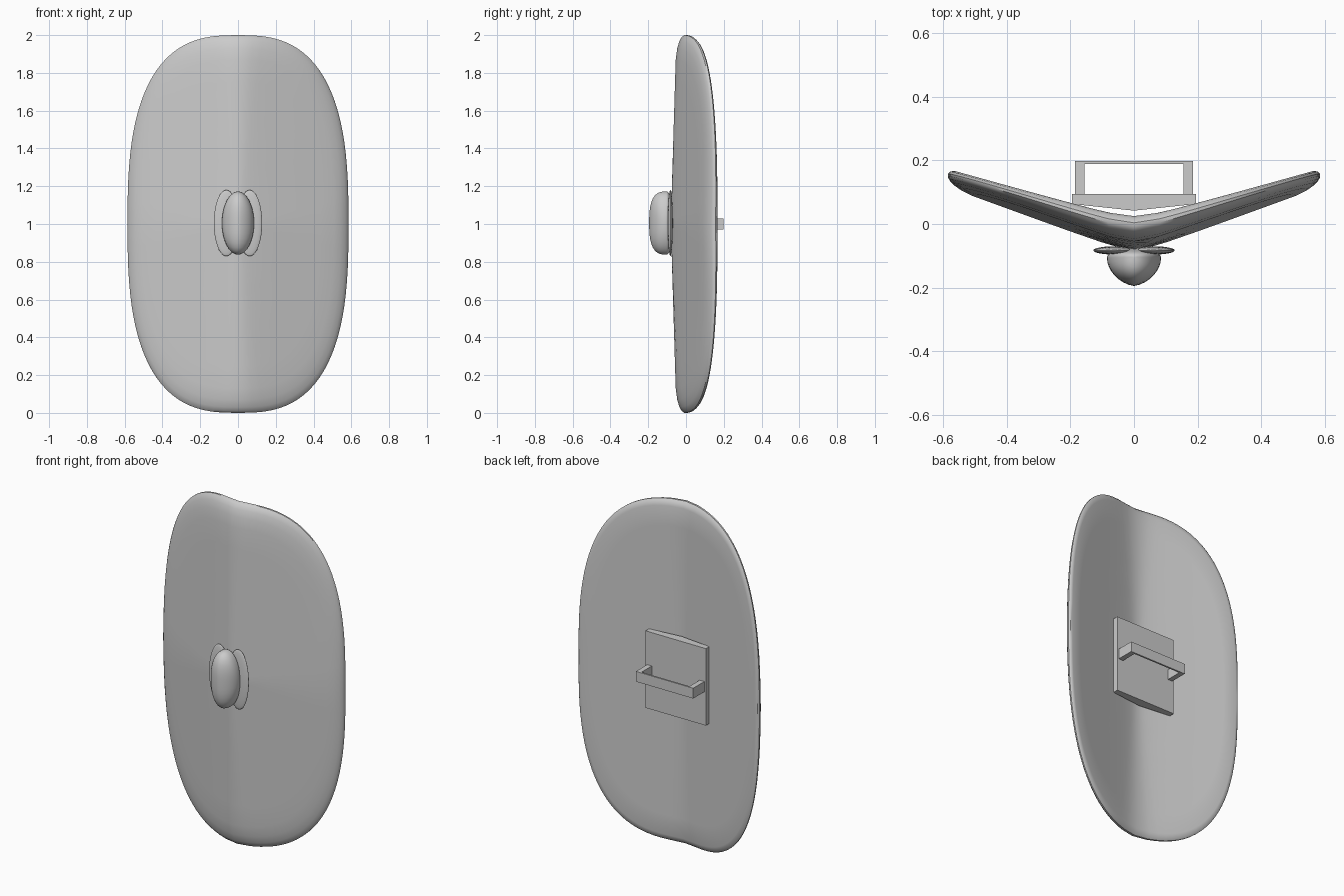
import bpy, bmesh, math

cube = bpy.data.objects.get("Cube")
if cube:
    bpy.data.objects.remove(cube)

COLOUR = (0.6, 0.6, 0.6, 1)
grey = bpy.data.materials.new("plain_grey")
grey.diffuse_color = COLOUR
grey.use_nodes = True
grey.node_tree.nodes["Principled BSDF"].inputs["Base Color"].default_value = COLOUR


def finish(name, bm, smooth=True):
    """Turn a bmesh into a named, coloured and shaded object."""
    bmesh.ops.recalc_face_normals(bm, faces=bm.faces)
    mesh = bpy.data.meshes.new(name)
    bm.to_mesh(mesh)
    bm.free()
    mesh.materials.append(grey)
    obj = bpy.data.objects.new(name, mesh)
    bpy.context.collection.objects.link(obj)
    if smooth:
        bpy.ops.object.select_all(action="DESELECT")
        obj.select_set(True)
        bpy.context.view_layer.objects.active = obj
        bpy.ops.object.shade_smooth_by_angle(angle=math.radians(40))
    return obj


def front_y(x, z):
    return 0.367 * math.hypot(x, 0.05) - 0.099 + 0.03 * abs(z)


def back_y(x):
    return 0.28 * math.hypot(x, 0.06) + 0.008


def outline(t):
    """Rounded rectangle as a superellipse around the shield centre."""
    c, s = math.cos(t), math.sin(t)
    power = 2 / 2.75
    return (0.585 * math.copysign(abs(c) ** power, c),
            math.copysign(abs(s) ** power, s))


# Shield body: rings from the front centre, over the rim, to the back centre
# Each ring is (scale of outline, blend from front surface to back surface)
RINGS = [(0.08, 0), (0.18, 0), (0.35, 0), (0.55, 0), (0.75, 0), (0.87, 0),
         (0.93, 0.08), (0.97, 0.22), (0.99, 0.38), (1, 0.55), (1, 0.72),
         (0.988, 0.9), (0.965, 1), (0.85, 1), (0.65, 1), (0.45, 1),
         (0.28, 1), (0.16, 1), (0.08, 1)]
SEGMENTS = 96


def shield_point(x, z, blend):
    y = front_y(x, z) * (1 - blend) + back_y(x) * blend
    return (x, y, 1 + z)


bm = bmesh.new()
rings = []
for scale, blend in RINGS:
    ring = []
    for i in range(SEGMENTS):
        x, z = outline(math.tau * i / SEGMENTS)
        ring.append(bm.verts.new(shield_point(x * scale, z * scale, blend)))
    rings.append(ring)
for a, b in zip(rings, rings[1:]):
    for i in range(SEGMENTS):
        j = (i + 1) % SEGMENTS
        bm.faces.new((a[i], a[j], b[j], b[i]))
for ring, blend in ((rings[0], 0), (rings[-1], 1)):
    centre = bm.verts.new(shield_point(0, 0, blend))
    for i in range(SEGMENTS):
        bm.faces.new((centre, ring[i], ring[(i + 1) % SEGMENTS]))
finish("shield_body", bm)

# Central boss: blunt tall dome with a soft ridge down its front
bm = bmesh.new()
bmesh.ops.create_uvsphere(bm, u_segments=32, v_segments=20, radius=1)
for v in bm.verts:
    x, y, z = v.co
    p = 2.8
    r = (x * x + (abs(y) ** p + abs(z) ** p) ** (2 / p)) ** -0.5
    x, y, z = x * r, y * r, z * r
    depth = 0.077 + 0.012 * (1 - abs(x)) if y < 0 else 0.03
    v.co = (0.085 * x, -0.106 + depth * y, 1.005 + 0.167 * z)
finish("boss", bm)

# Boss flanges: thin oval leaves on either side of the boss
for side, label in ((1, "left"), (-1, "right")):
    bm = bmesh.new()
    bmesh.ops.create_uvsphere(bm, u_segments=32, v_segments=20, radius=1)
    for v in bm.verts:
        x, y, z = v.co
        v.co = (side * (0.062 + 0.066 * x), -0.083 + 0.013 * y,
                1.005 + 0.175 * z)
    finish(label + "_boss_flange", bm)


def extrude_profile(name, points, low, high):
    """Extrude an x-y profile upward between two heights."""
    bm = bmesh.new()
    face = bm.faces.new([bm.verts.new((x, y, low)) for x, y in points])
    top = bmesh.ops.extrude_face_region(bm, geom=[face])["geom"]
    moved = [g for g in top if isinstance(g, bmesh.types.BMVert)]
    bmesh.ops.translate(bm, verts=moved, vec=(0, 0, high - low))
    return finish(name, bm, smooth=False)


# Back plate with a shallow wedge toward the fold
extrude_profile("back_plate", [(-0.195, 0.095), (-0.195, 0.063), (0, 0.042),
                               (0.195, 0.063), (0.195, 0.095)], 0.775, 1.225)

# Square grip bracket
extrude_profile("grip", [(-0.185, 0.094), (-0.185, 0.198), (0.185, 0.198),
                         (0.185, 0.094), (0.155, 0.094), (0.155, 0.188),
                         (-0.155, 0.188), (-0.155, 0.094)], 0.97, 1.03)
